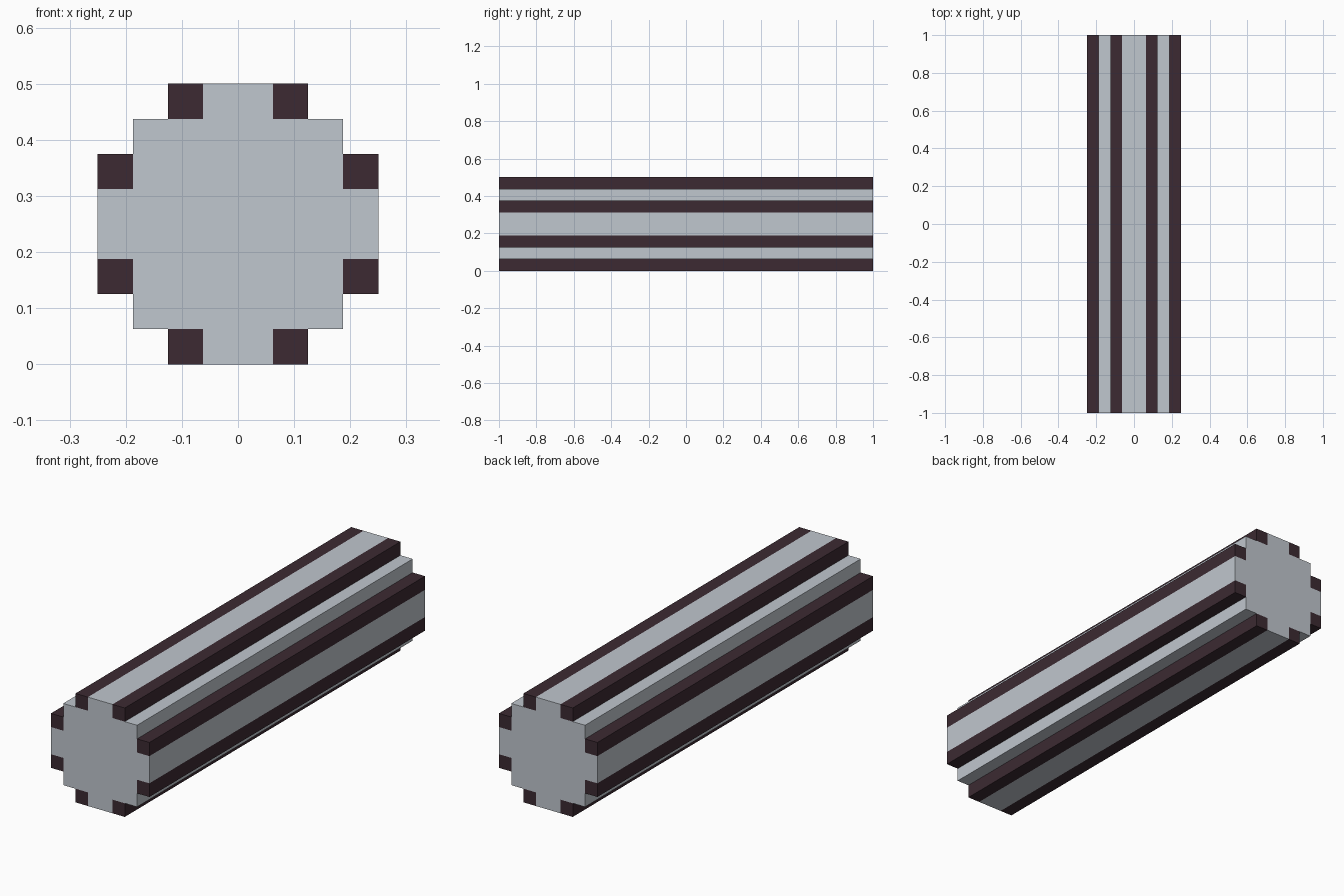
import bpy, bmesh

if "Cube" in bpy.data.objects:
    bpy.data.objects.remove(bpy.data.objects["Cube"])

U = 0.0625      # grid unit of the cross-section
CZ = 0.25       # height of the axis
HALF = 1.0      # half length along y


def extrude_profile(name, points, color=None):
    """Extrude an x/z outline along y from -HALF to +HALF."""
    bm = bmesh.new()
    face = bm.faces.new([bm.verts.new((x, -HALF, z)) for x, z in points])
    ext = bmesh.ops.extrude_face_region(bm, geom=[face], use_keep_orig=True)
    verts = [g for g in ext["geom"] if isinstance(g, bmesh.types.BMVert)]
    bmesh.ops.translate(bm, verts=verts, vec=(0, 2 * HALF, 0))
    bmesh.ops.recalc_face_normals(bm, faces=bm.faces)
    mesh = bpy.data.meshes.new(name)
    bm.to_mesh(mesh)
    bm.free()
    obj = bpy.data.objects.new(name, mesh)
    bpy.context.collection.objects.link(obj)
    if color:
        mesh.materials.append(color)
    return obj


dark = bpy.data.materials.new("dark_trim")
dark.diffuse_color = (0.045, 0.023, 0.032, 1)
dark.use_nodes = True
dark.node_tree.nodes["Principled BSDF"].inputs["Base Color"].default_value = dark.diffuse_color
pale = bpy.data.materials.new("pale_body")
pale.diffuse_color = (0.53, 0.57, 0.62, 1)
pale.use_nodes = True
pale.node_tree.nodes["Principled BSDF"].inputs["Base Color"].default_value = pale.diffuse_color

# Pale core: stepped cross outline, one quarter turned four times
quarter = [(4, -1), (4, 1), (3, 1), (3, 3), (1, 3)]
outline = []
for turn in range(4):
    outline += [(x * U, CZ + z * U) for x, z in quarter]
    quarter = [(-z, x) for x, z in quarter]
extrude_profile("core", outline, pale)

# Dark square strips beside each arm of the cross
for sx in (-1, 1):
    for sz in (-1, 1):
        for label, cx, cz in (("cap", 1.5, 3.5), ("side", 3.5, 1.5)):
            square = [(sx * (cx + dx) * U, CZ + sz * (cz + dz) * U)
                      for dx, dz in ((-.5, -.5), (.5, -.5), (.5, .5), (-.5, .5))]
            name = f"{label}_strip_{'right' if sx > 0 else 'left'}_{'top' if sz > 0 else 'bottom'}"
            extrude_profile(name, square, dark)
